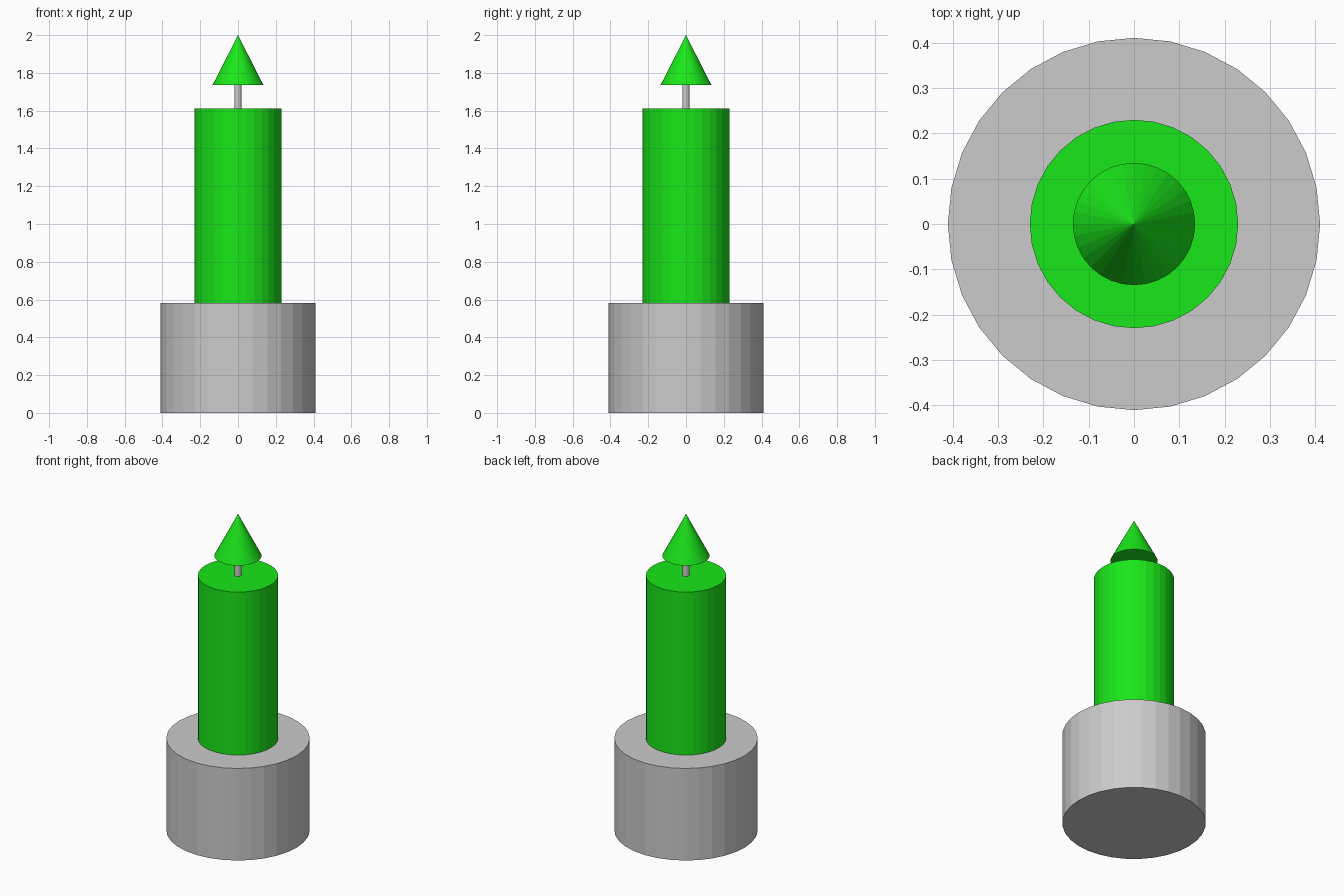
import bpy

if "Cube" in bpy.data.objects:
    bpy.data.objects.remove(bpy.data.objects["Cube"])

green = bpy.data.materials.new("green")
green.diffuse_color = (0.01, 0.8, 0.01, 1)
green.use_nodes = True
green.node_tree.nodes["Principled BSDF"].inputs["Base Color"].default_value = green.diffuse_color


def turned_part(name, r_bottom, r_top, z0, z1, mat=None):
    """32-sided flat-shaded cylinder or cone standing between z0 and z1."""
    bpy.ops.mesh.primitive_cone_add(vertices=32, radius1=r_bottom, radius2=r_top,
                                    depth=z1 - z0, location=(0, 0, (z0 + z1) / 2))
    ob = bpy.context.object
    ob.name = name
    if mat:
        ob.data.materials.append(mat)
    return ob


# Grey holder
turned_part("holder_base", 0.411, 0.411, 0.0, 0.582)
# Candle body
turned_part("candle_body", 0.23, 0.23, 0.582, 1.612, green)
# Wick
turned_part("wick", 0.019, 0.019, 1.612, 1.735)
# Cone flame
turned_part("flame", 0.135, 0.0, 1.735, 2.0, green)
